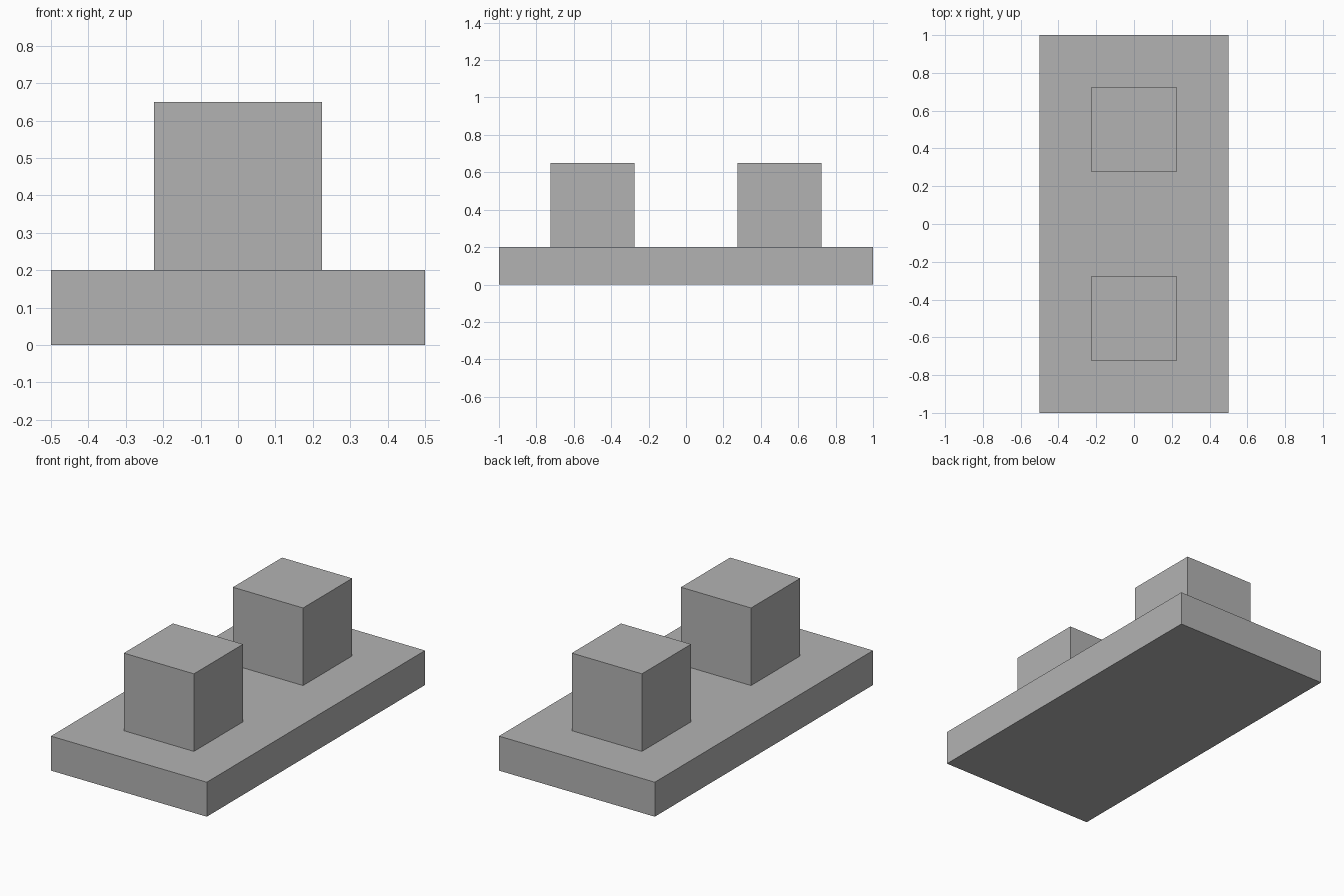
import bpy

# Remove the default object
default = bpy.data.objects.get("Cube")
if default:
    bpy.data.objects.remove(default, do_unlink=True)

# Single plain grey
grey = bpy.data.materials.new("plain_grey")
grey.use_nodes = True
colour = (0.45, 0.45, 0.45, 1.0)
grey.diffuse_color = colour
bsdf = next(n for n in grey.node_tree.nodes if n.type == "BSDF_PRINCIPLED")
bsdf.inputs["Base Color"].default_value = colour


def box(name, size, y, bottom):
    """Flat-shaded box centred on x = 0, standing at the given height."""
    bpy.ops.mesh.primitive_cube_add(size=1, location=(0, y, bottom + size[2] / 2))
    obj = bpy.context.object
    obj.name = name
    obj.scale = size
    bpy.ops.object.transform_apply(location=False, rotation=False, scale=True)
    obj.data.materials.append(grey)
    return obj


# Base slab
slab_height = 0.2
box("base_slab", (1, 2, slab_height), 0, 0)

# Matching cubes on top, front and back
cube_side = 0.45
for name, y in (("front_block", -0.5), ("back_block", 0.5)):
    box(name, (cube_side, cube_side, cube_side), y, slab_height)
